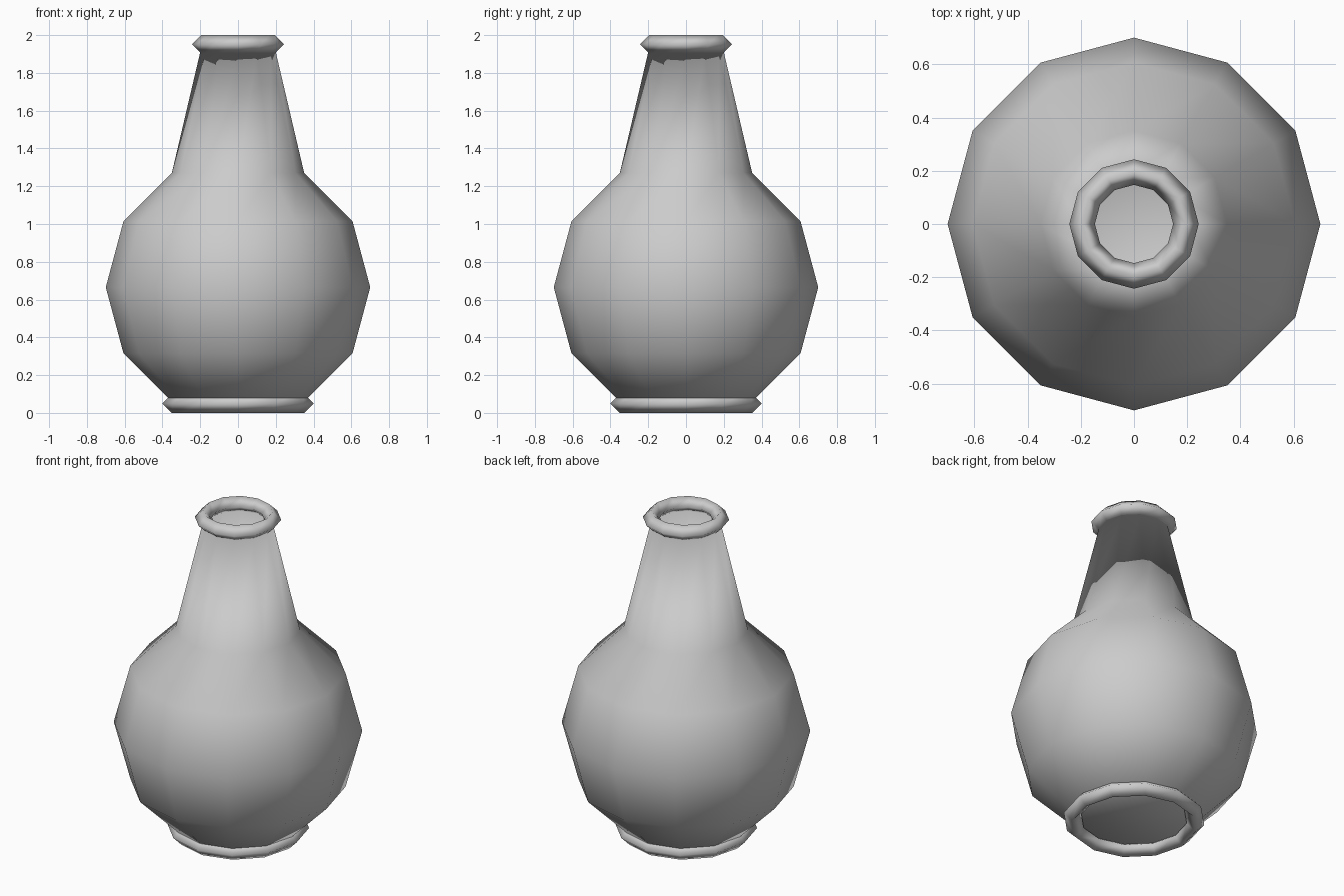
import bpy, bmesh
from math import sin, cos, pi

SIDES = 12

cube = bpy.data.objects.get("Cube")
if cube:
    bpy.data.objects.remove(cube, do_unlink=True)

grey = bpy.data.materials.new("plain_grey")
grey.use_nodes = True
colour = (0.6, 0.6, 0.6, 1)
grey.diffuse_color = colour
grey.node_tree.nodes["Principled BSDF"].inputs["Base Color"].default_value = colour


def lathe(name, profile, closed=False):
    """Turn (radius, height) points around z; cap open ends."""
    bm = bmesh.new()
    rings = [[bm.verts.new((r * cos(2 * pi * i / SIDES), r * sin(2 * pi * i / SIDES), z))
              for i in range(SIDES)] for r, z in profile]
    pairs = list(zip(rings, rings[1:]))
    if closed:
        pairs.append((rings[-1], rings[0]))
    else:
        bm.faces.new(rings[0])
        bm.faces.new(rings[-1])
    for low, high in pairs:
        for i in range(SIDES):
            j = (i + 1) % SIDES
            bm.faces.new((low[i], low[j], high[j], high[i]))
    bmesh.ops.recalc_face_normals(bm, faces=bm.faces)
    for face in bm.faces:
        face.smooth = True
    mesh = bpy.data.meshes.new(name)
    bm.to_mesh(mesh)
    bm.free()
    mesh.materials.append(grey)
    obj = bpy.data.objects.new(name, mesh)
    bpy.context.collection.objects.link(obj)
    return obj


def ring(name, radius, thickness, height):
    """Torus with a diamond cross-section."""
    lathe(name, [(radius + thickness * cos(k * pi / 2),
                  height + thickness * sin(k * pi / 2)) for k in range(4)], closed=True)


# Round belly, tapering neck, then a thin inner wall back down to the floor
BELLY, CENTRE, WALL = 0.7, 0.665, 0.012


def belly(radius):
    return [(radius * cos(a * pi / 6), CENTRE + radius * sin(a * pi / 6))
            for a in range(-2, 3)]


lathe("bottle_body", belly(BELLY) + [(0.2, 1.91)] + belly(BELLY - WALL)[::-1])

# Lip and foot
ring("lip_ring", 0.195, 0.048, 1.952)
ring("foot_ring", 0.35, 0.05, 0.05)
